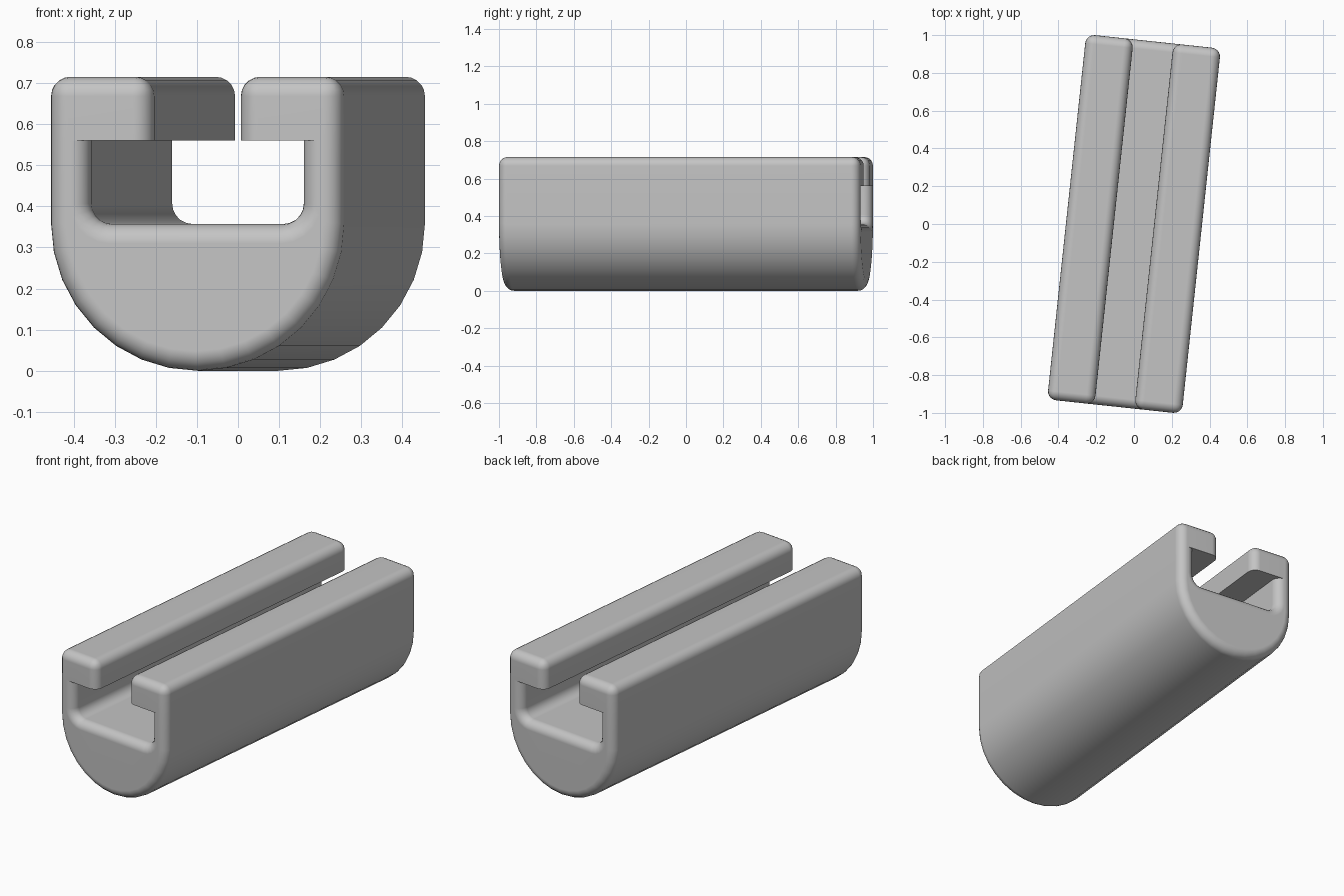
import bpy, bmesh, math

if "Cube" in bpy.data.objects:
    bpy.data.objects.remove(bpy.data.objects["Cube"], do_unlink=True)

# Main sizes
R = 0.3585        # half width and radius of the rounded underside
HALF_LEN = 0.972
TOP = 0.715
LIP = 0.56        # underside of the jaws
FLOOR = 0.357     # channel floor
CHANNEL = 0.26    # channel half width
SLOT = 0.106      # slot half width
FILLET = 0.05
ROUND = 0.047
TURN = math.radians(-6.1)

grey = bpy.data.materials.new("grey")
grey.use_nodes = True
colour = (0.55, 0.55, 0.55, 1)
grey.diffuse_color = colour
grey.node_tree.nodes["Principled BSDF"].inputs["Base Color"].default_value = colour


def arc(cx, cz, r, start, end, steps):
    angles = [math.radians(start + (end - start) * i / steps) for i in range(steps + 1)]
    return [(cx + r * math.cos(a), cz + r * math.sin(a)) for a in angles]


def rounded_bar(name, profile):
    """Extrude an x-z profile along y, rounding every edge except those at lip height."""
    bm = bmesh.new()
    face = bm.faces.new([bm.verts.new((x, -HALF_LEN, z)) for x, z in profile])
    new = bmesh.ops.extrude_face_region(bm, geom=[face])["geom"]
    verts = [g for g in new if isinstance(g, bmesh.types.BMVert)]
    bmesh.ops.translate(bm, verts=verts, vec=(0, 2 * HALF_LEN, 0))
    bmesh.ops.recalc_face_normals(bm, faces=bm.faces)

    def is_rounded(edge):
        a, b = (v.co for v in edge.verts)
        on_end = abs(a.y - b.y) < 1e-4
        on_top = min(a.z, b.z) > TOP - 1e-4
        on_lip = abs(a.z - LIP) < 1e-4 and abs(b.z - LIP) < 1e-4
        return (on_end or on_top) and not on_lip

    bmesh.ops.bevel(bm, geom=[e for e in bm.edges if is_rounded(e)], offset=ROUND,
                    offset_type='OFFSET', segments=5, profile=0.5,
                    affect='EDGES', clamp_overlap=False)
    bmesh.ops.recalc_face_normals(bm, faces=bm.faces)
    mesh = bpy.data.meshes.new(name)
    bm.to_mesh(mesh)
    bm.free()
    mesh.materials.append(grey)
    obj = bpy.data.objects.new(name, mesh)
    bpy.context.collection.objects.link(obj)
    obj.rotation_euler.z = TURN

    # Smooth rounding with flat main faces
    bpy.ops.object.select_all(action='DESELECT')
    obj.select_set(True)
    bpy.context.view_layer.objects.active = obj
    bpy.ops.object.shade_smooth_by_angle(angle=math.radians(35))
    weighted = obj.modifiers.new("flat_faces", 'WEIGHTED_NORMAL')
    weighted.keep_sharp = True
    return obj


# U-shaped body with half-round underside and filleted channel
body = [(R, LIP)] + arc(0, R, R, 0, -180, 16) + [(-R, LIP), (-CHANNEL, LIP)]
body += arc(-CHANNEL + FILLET, FLOOR + FILLET, FILLET, 180, 270, 5)
body += arc(CHANNEL - FILLET, FLOOR + FILLET, FILLET, 270, 360, 5)
body += [(CHANNEL, LIP)]
rounded_bar("channel_body", body)

# Jaws overhanging the channel on both sides of the slot
for side, name in ((1, "left_jaw"), (-1, "right_jaw")):
    rounded_bar(name, [(side * SLOT, LIP), (side * R, LIP), (side * R, TOP), (side * SLOT, TOP)])
